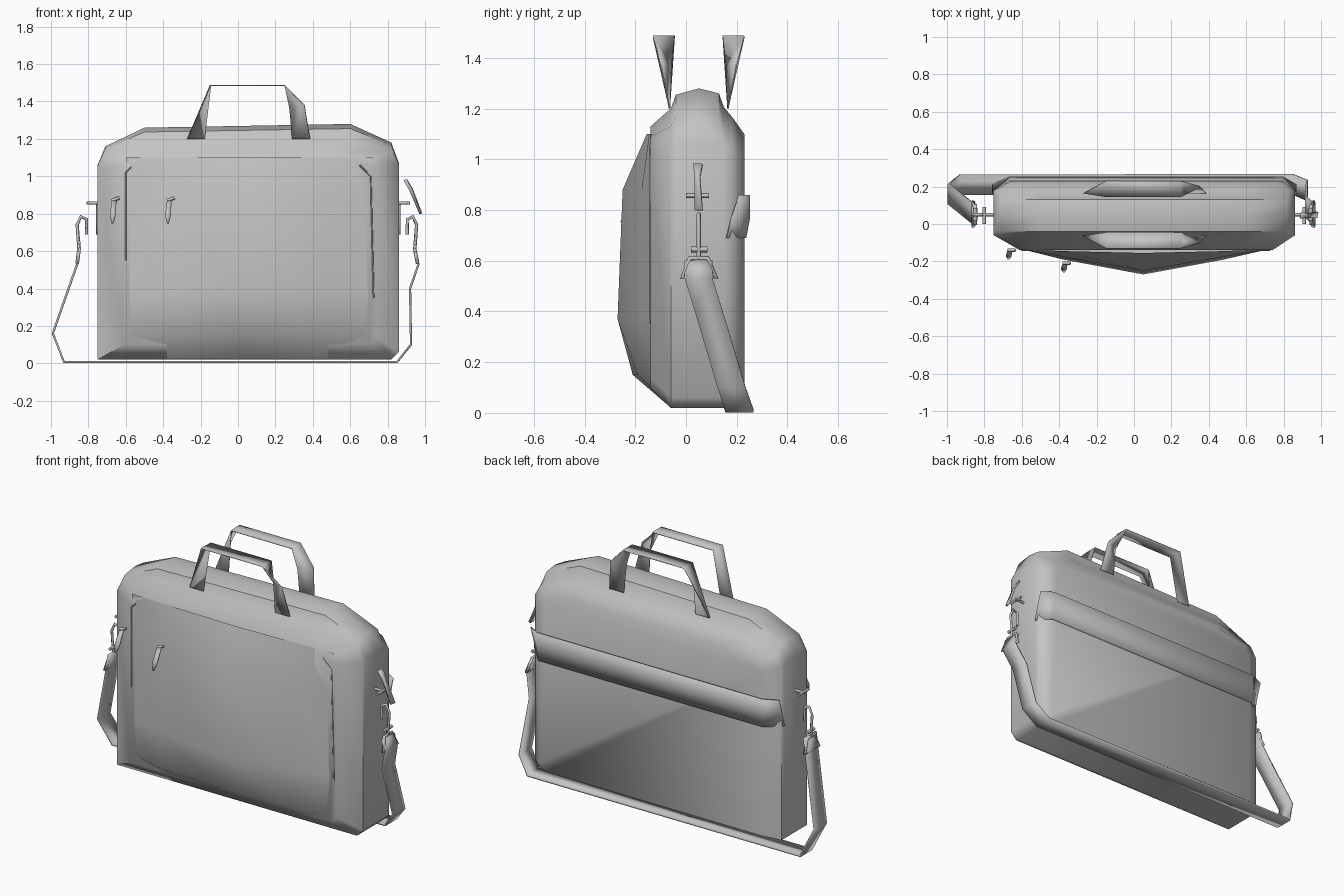
import bpy
import bmesh
import math

default_cube = bpy.data.objects.get("Cube")
if default_cube:
    bpy.data.objects.remove(default_cube, do_unlink=True)


def make_material(name, colour):
    material = bpy.data.materials.new(name)
    material.use_nodes = True
    material.diffuse_color = colour
    material.node_tree.nodes["Principled BSDF"].inputs["Base Color"].default_value = colour
    return material


GREY = make_material("plain grey", (0.55, 0.55, 0.55, 1))


def add_object(name, data):
    data.materials.append(GREY)
    part = bpy.data.objects.new(name, data)
    bpy.context.scene.collection.objects.link(part)
    return part


def loft(name, rows, closed=False, thickness=0, angle=50):
    """Skin equal rows of points; closed rows become capped rings."""
    bm = bmesh.new()
    grid = [[bm.verts.new(point) for point in row] for row in rows]
    count = len(grid[0])
    for first, second in zip(grid, grid[1:]):
        for i in range(count if closed else count - 1):
            j = (i + 1) % count
            bm.faces.new((first[i], first[j], second[j], second[i]))
    if closed:
        bm.faces.new(grid[0])
        bm.faces.new(grid[-1])
        bmesh.ops.recalc_face_normals(bm, faces=bm.faces[:])
    for face in bm.faces:
        face.smooth = True
    mesh = bpy.data.meshes.new(name)
    bm.to_mesh(mesh)
    bm.free()
    mesh.set_sharp_from_angle(angle=math.radians(angle))
    part = add_object(name, mesh)
    if thickness:
        solid = part.modifiers.new("thickness", "SOLIDIFY")
        solid.thickness = thickness
        solid.offset = 0
    return part


def tube(name, points, radius=0.009, cyclic=False):
    """Thin square-section wire through the points."""
    curve = bpy.data.curves.new(name, "CURVE")
    curve.dimensions = "3D"
    curve.bevel_depth = radius
    curve.bevel_resolution = 0
    curve.use_fill_caps = True
    spline = curve.splines.new("POLY")
    spline.points.add(len(points) - 1)
    for target, point in zip(spline.points, points):
        target.co = (*point, 1)
    spline.use_cyclic_u = cyclic
    return add_object(name, curve)


# Main body: rounded outlines stacked from front to back
def body_outline(y, left, right, bottom, top, curve):
    return [(left, y, bottom),
            (left, y, top - 0.22 * curve),
            (left + 0.04, y, top - 0.12 * curve),
            (left + 0.25, y, top - 0.02 * curve),
            (right - 0.26, y, top),
            (right - 0.04, y, top - 0.1 * curve),
            (right, y, top - 0.21 * curve),
            (right, y, bottom + 0.04),
            (right - 0.04, y, bottom)]


LEFT, RIGHT, BOTTOM = -0.75, 0.86, 0.02
loft("bag_body", [
    body_outline(-0.14, -0.61, 0.74, 0.10, 1.13, 0.4),
    body_outline(-0.06, LEFT, RIGHT, BOTTOM, 1.20, 0.7),
    body_outline(-0.04, LEFT, RIGHT, BOTTOM, 1.255, 0.9),
    body_outline(0.05, LEFT, RIGHT, BOTTOM, 1.28, 1),
    body_outline(0.13, LEFT, RIGHT, BOTTOM, 1.26, 0.9),
    body_outline(0.15, LEFT, RIGHT, BOTTOM, 1.205, 0.7),
    body_outline(0.18, LEFT, RIGHT, BOTTOM, 1.17, 0.6),
    body_outline(0.23, -0.66, 0.80, 0.04, 1.10, 0.4),
], closed=True)

# Bulging front pocket: height, depth at the edge, shoulder and middle
pocket_rows = []
for z, edge, shoulder, middle in [(1.10, -0.135, -0.145, -0.155),
                                  (0.88, -0.135, -0.175, -0.25),
                                  (0.37, -0.135, -0.19, -0.27),
                                  (0.15, -0.13, -0.19, -0.21),
                                  (0.025, -0.06, -0.065, -0.065)]:
    depths = (edge, shoulder, middle, shoulder, edge)
    pocket_rows.append([(x, y, z) for x, y in zip((-0.6, -0.38, 0.05, 0.48, 0.72), depths)])
loft("front_pocket", pocket_rows, angle=80)

# Pocket seams
tube("right_pocket_seam", [(-0.6, -0.14, 0.55), (-0.6, -0.14, 1.02), (-0.57, -0.14, 1.05)], 0.004)
tube("left_pocket_seam", [(0.725, -0.14, 0.35), (0.71, -0.14, 1.0), (0.65, -0.14, 1.06)], 0.004)

# Band across the back, wrapped around both ends
loft("back_band", [[(x, low, 0.69), (x, mid, 0.77), (x, high, 0.86)]
                   for x, low, mid, high in [(-0.757, 0.16, 0.18, 0.21),
                                             (-0.67, 0.235, 0.25, 0.25),
                                             (0.80, 0.235, 0.25, 0.25),
                                             (0.867, 0.16, 0.18, 0.21)]],
     thickness=0.006)

# Carry handles: flat strips that twist toward the top, mirrored front to back
handle_pairs = [[(-0.27, -0.065, 1.2), (-0.18, -0.065, 1.2)],
                [(-0.15, -0.13, 1.485), (-0.145, -0.045, 1.485)],
                [(0.25, -0.13, 1.485), (0.25, -0.045, 1.485)],
                [(0.355, -0.1, 1.38), (0.275, -0.06, 1.37)],
                [(0.385, -0.065, 1.2), (0.29, -0.065, 1.2)]]
loft("front_handle", handle_pairs, thickness=0.006)
loft("back_handle", [[(x, 0.1 - y, z) for x, y, z in pair] for pair in handle_pairs],
     thickness=0.006)

# Shoulder strap hanging behind and under the bag
strap_path = [(-0.845, 0.05, 0.62), (-0.86, 0.055, 0.53), (-0.99, 0.16, 0.16),
              (-0.93, 0.21, 0.007), (0.85, 0.212, 0.007), (0.925, 0.18, 0.1),
              (0.92, 0.09, 0.4), (0.965, 0.05, 0.53), (0.945, 0.05, 0.6)]
loft("shoulder_strap", [[(x, y - 0.055, z), (x, y + 0.055, z)] for x, y, z in strap_path],
     thickness=0.012, angle=30)

# Strap hardware on each side: buckle, swivel hook and body ring
for side, x, lean, wall in [("right", -0.85, 0.01, LEFT), ("left", 0.945, 0.015, RIGHT)]:
    out = math.copysign(1, x)
    tube(side + "_buckle", [(x + out * lean, -0.015, 0.535), (x + out * lean, 0.12, 0.535),
                            (x, 0.085, 0.61), (x, 0.015, 0.61)], 0.01, True)
    tube(side + "_swivel", [(x, 0.02, 0.645), (x, 0.085, 0.645)], 0.012)
    tube(side + "_hook", [(x, 0.05, 0.61), (x + out * 0.01, 0.05, 0.74),
                          (x - out * 0.01, 0.05, 0.785), (x - out * 0.04, 0.05, 0.77),
                          (x - out * 0.04, 0.05, 0.69)], 0.009)
    tube(side + "_ring_bar", [(wall + out * 0.05, 0.0, 0.857),
                              (wall + out * 0.05, 0.09, 0.857)], 0.01)
    tube(side + "_ring_tab", [(wall - out * 0.01, 0.05, 0.857),
                              (wall + out * 0.06, 0.05, 0.857)], 0.009)

# Loose pull above the left hook
loft("left_side_pull", [[(0.89, 0.03, 0.98), (0.9, 0.065, 0.98)],
                        [(0.92, 0.035, 0.93), (0.93, 0.055, 0.93)],
                        [(0.975, 0.035, 0.8), (0.98, 0.065, 0.8)]], thickness=0.012)

# Zip pulls on the front
for name, x, y in [("pocket_zip_pull", -0.37, -0.21), ("body_zip_pull", -0.665, -0.14)]:
    tube(name + "_slider", [(x - 0.01, y, 0.87), (x + 0.03, y, 0.885)], 0.009)
    loft(name, [[(x - 0.01, y, 0.87), (x + 0.015, y, 0.87)],
                [(x - 0.02, y - 0.03, 0.79), (x + 0.01, y - 0.03, 0.79)],
                [(x - 0.01, y - 0.045, 0.75), (x, y - 0.045, 0.75)]], thickness=0.008)
